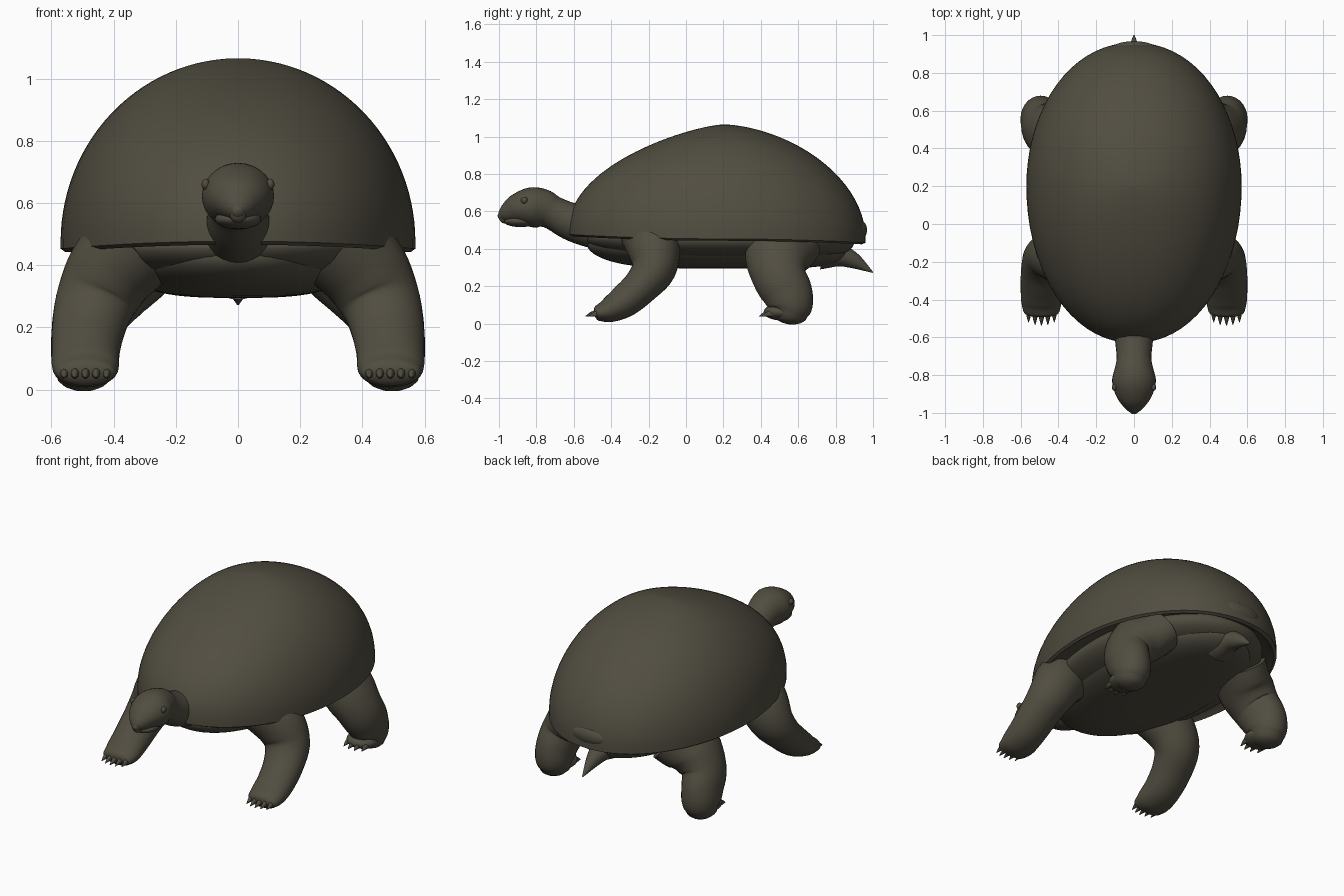
import bpy, bmesh, math
from mathutils import Vector

if "Cube" in bpy.data.objects:
    bpy.data.objects.remove(bpy.data.objects["Cube"], do_unlink=True)

skin = bpy.data.materials.new("dark olive brown")
skin.use_nodes = True
COLOUR = (0.082, 0.074, 0.052, 1)
skin.diffuse_color = COLOUR
bsdf = skin.node_tree.nodes["Principled BSDF"]
bsdf.inputs["Base Color"].default_value = COLOUR
bsdf.inputs["Roughness"].default_value = 0.7


def finish(name, bm, angle=50):
    """Turn a bmesh into a smooth shaded, coloured object."""
    bmesh.ops.recalc_face_normals(bm, faces=bm.faces)
    mesh = bpy.data.meshes.new(name)
    bm.to_mesh(mesh)
    bm.free()
    mesh.materials.append(skin)
    obj = bpy.data.objects.new(name, mesh)
    bpy.context.collection.objects.link(obj)
    bpy.ops.object.select_all(action='DESELECT')
    obj.select_set(True)
    bpy.context.view_layer.objects.active = obj
    bpy.ops.object.shade_smooth_by_angle(angle=math.radians(angle))
    return obj


def loft(name, rings):
    """Skin a list of equal point rings and cap both ends."""
    bm = bmesh.new()
    loops = [[bm.verts.new(p) for p in ring] for ring in rings]
    n = len(loops[0])
    for a, b in zip(loops, loops[1:]):
        for i in range(n):
            j = (i + 1) % n
            bm.faces.new((a[i], a[j], b[j], b[i]))
    bm.faces.new(loops[0])
    bm.faces.new(loops[-1])
    return finish(name, bm)


def spline(stations, steps=5):
    """Catmull-Rom interpolation of station tuples."""
    pts = [Vector(s) for s in stations]
    pts = [2 * pts[0] - pts[1]] + pts + [2 * pts[-1] - pts[-2]]
    out = []
    for a, b, c, d in zip(pts, pts[1:], pts[2:], pts[3:]):
        for k in range(steps):
            t = k / steps
            out.append(0.5 * (2 * b + (c - a) * t + (2 * a - 5 * b + 4 * c - d) * t * t
                              + (3 * b - a - 3 * c + d) * t ** 3))
    return out + [pts[-2]]


def tube(name, stations, sides=28):
    """Round limb through (x, y, z, half width, half depth), domed at its end."""
    path = spline(stations)
    centres = [Vector(p[:3]) for p in path]
    end_dir = (centres[-1] - centres[-2]).normalized()
    rings = []

    def ring(c, tangent, rx, rd):
        side = (Vector((1, 0, 0)) - tangent * tangent.x).normalized()
        up = side.cross(tangent)
        angles = [math.tau * i / sides for i in range(sides)]
        rings.append([c + side * rx * math.cos(a) + up * rd * math.sin(a) for a in angles])

    for i, p in enumerate(path):
        t = centres[min(i + 1, len(path) - 1)] - centres[max(i - 1, 0)]
        ring(centres[i], t.normalized(), p[3], p[4])
    rx, rd = path[-1][3:]
    for a in (0.4, 0.8, 1.2, 1.5):
        ring(centres[-1] + end_dir * min(rx, rd) * 0.6 * math.sin(a), end_dir,
             rx * math.cos(a), rd * math.cos(a))
    return loft(name, rings)


def dome(name, rim_z, height, width, front, back, powers, tilt, lip=(), mid=0.2):
    """Egg-shaped dome; powers shape the width, front and back profiles."""
    pw, pf, pb = powers
    levels = [(s, s, s, z, 1) for s, z in lip]
    for k in range(29):
        t = (k / 28) * math.pi * 0.497
        c = math.cos(t)
        levels.append((c ** pw, c ** pf, c ** pb, height * math.sin(t), c))
    rings = []
    for sw, sf, sb, z, flat in levels:
        ring = []
        for i in range(72):
            a = math.tau * i / 72
            sn = math.sin(a)
            dy = sn * (back * sb if sn > 0 else front * sf)
            x = width * sw * math.copysign(abs(math.cos(a)) ** 0.95, math.cos(a))
            ring.append((x, mid + dy, rim_z + z + tilt * dy * abs(dy) * flat))
        rings.append(ring)
    return loft(name, rings)


def ball(name, centre, radii):
    bm = bmesh.new()
    bmesh.ops.create_uvsphere(bm, u_segments=28, v_segments=16, radius=1)
    bmesh.ops.scale(bm, vec=radii, verts=bm.verts)
    bmesh.ops.translate(bm, vec=centre, verts=bm.verts)
    return finish(name, bm)


# Shell with an overhanging rim, and the bump above the tail
dome("shell", 0.475, 0.59, 0.57, 0.83, 0.76, (1, 1.42, 1.2), -0.035,
     lip=((0.5, 0.0), (0.9, 0.0), (0.975, -0.032), (1.0, -0.022)))
ball("shell_tail_bump", (0, 0.925, 0.5), (0.12, 0.043, 0.055))

# Underside: soft body and belly plate
dome("body", 0.45, -0.12, 0.47, 0.74, 0.70, (0.7, 0.6, 0.4), -0.02,
     lip=((0.9, 0.06), (0.98, 0.03)))
dome("belly_plate", 0.41, -0.115, 0.38, 0.73, 0.66, (0.65, 0.5, 0.35), -0.03,
     lip=((0.85, 0.015), (0.97, 0.02), (1.0, 0.012)))

# Neck and head
tube("neck_and_head", [
    (0, -0.38, 0.50, 0.13, 0.12), (0, -0.52, 0.52, 0.11, 0.11),
    (0, -0.62, 0.548, 0.10, 0.10), (0, -0.71, 0.592, 0.092, 0.09),
    (0, -0.765, 0.615, 0.102, 0.103), (0, -0.83, 0.622, 0.116, 0.106),
    (0, -0.90, 0.612, 0.099, 0.084), (0, -0.95, 0.592, 0.067, 0.058),
    (0, -0.98, 0.577, 0.04, 0.036), (0, -0.993, 0.57, 0.02, 0.02)])
ball("lower_jaw", (0, -0.885, 0.548), (0.075, 0.09, 0.032))
ball("beak", (0, -0.972, 0.566), (0.028, 0.026, 0.03))
for label, s in (("left", 1), ("right", -1)):
    ball(label + "_eye", (s * 0.104, -0.865, 0.66), (0.013, 0.018, 0.018))


def claws(name, x, y, z, reach, count, spread):
    """A row of small pointed claws facing forward."""
    for i in range(count):
        u = 2 * i / (count - 1) - 1
        cx = x + spread * u
        cy = y + 0.018 * u * u
        tube(f"{name}_{i + 1}", [
            (cx, cy, z, 0.015, 0.02), (cx, cy - reach * 0.5, z - 0.004, 0.012, 0.015),
            (cx, cy - reach, z - 0.016, 0.002, 0.002)], sides=10)


# Legs and claws, mirrored to both sides
for label, s in (("left", 1), ("right", -1)):
    tube(label + "_front_leg", [
        (s * 0.31, -0.20, 0.48, 0.15, 0.15), (s * 0.40, -0.17, 0.39, 0.145, 0.14),
        (s * 0.455, -0.175, 0.29, 0.13, 0.12), (s * 0.48, -0.24, 0.20, 0.118, 0.098),
        (s * 0.49, -0.33, 0.12, 0.11, 0.088), (s * 0.49, -0.41, 0.073, 0.107, 0.068),
        (s * 0.49, -0.465, 0.056, 0.095, 0.045)])
    claws(label + "_front_claw", s * 0.49, -0.465, 0.055, 0.072, 5, 0.068)
    tube(label + "_hind_leg", [
        (s * 0.30, 0.53, 0.45, 0.14, 0.20), (s * 0.40, 0.49, 0.35, 0.14, 0.175),
        (s * 0.47, 0.50, 0.25, 0.12, 0.145), (s * 0.49, 0.54, 0.17, 0.11, 0.135),
        (s * 0.495, 0.56, 0.10, 0.105, 0.12), (s * 0.495, 0.555, 0.05, 0.09, 0.095)])
    ball(label + "_hind_foot", (s * 0.49, 0.51, 0.062), (0.092, 0.095, 0.045))
    claws(label + "_hind_claw", s * 0.49, 0.455, 0.055, 0.065, 4, 0.06)

# Tail
tube("tail", [
    (0, 0.72, 0.37, 0.10, 0.08), (0, 0.82, 0.365, 0.065, 0.06),
    (0, 0.90, 0.335, 0.04, 0.042), (0, 0.997, 0.275, 0.004, 0.004)])
